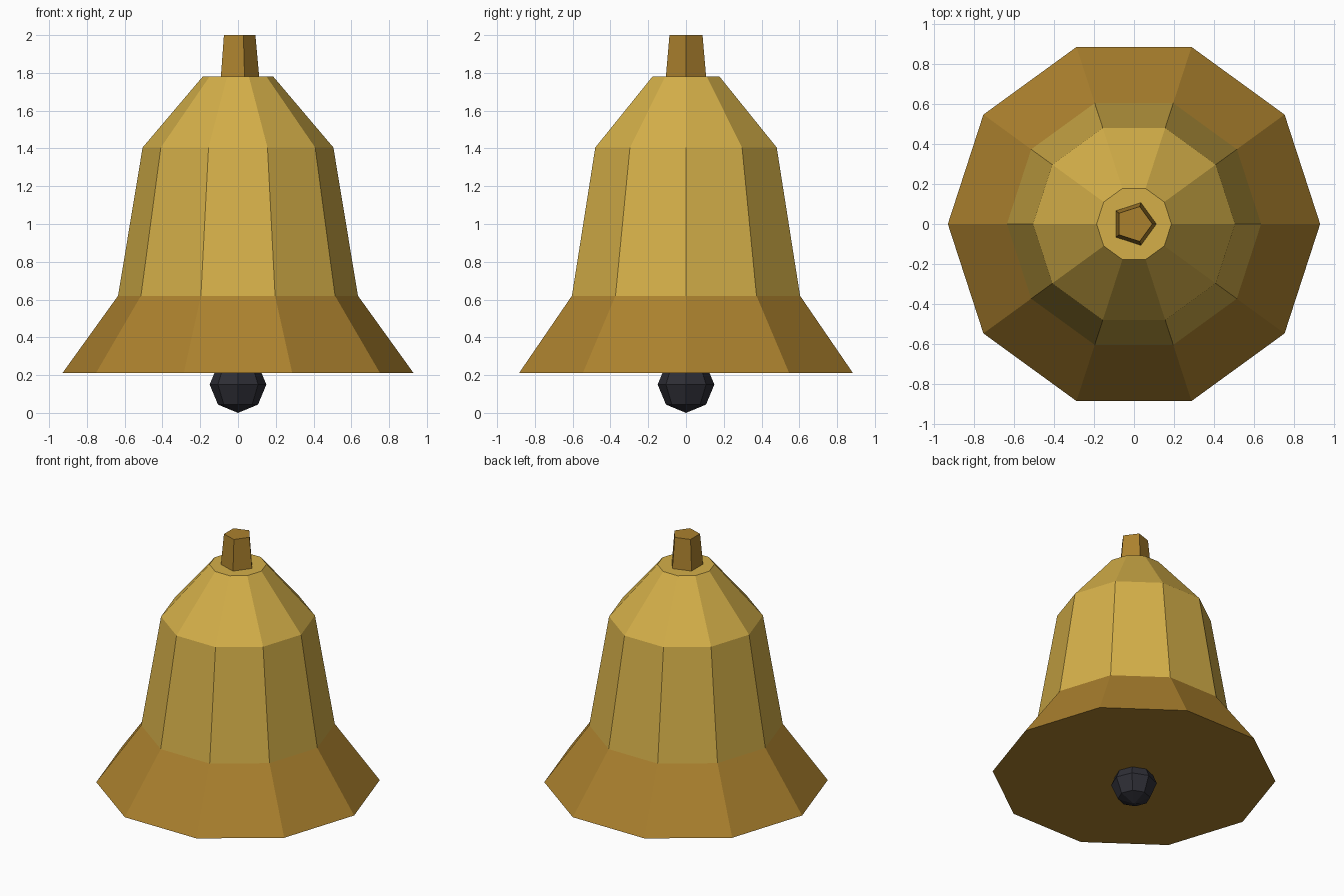
import bpy
import bmesh
from math import cos, sin, tau

cube = bpy.data.objects.get("Cube")
if cube:
    bpy.data.objects.remove(cube, do_unlink=True)


def material(name, rgb):
    mat = bpy.data.materials.new(name)
    mat.use_nodes = True
    mat.diffuse_color = (*rgb, 1)
    mat.node_tree.nodes["Principled BSDF"].inputs["Base Color"].default_value = (*rgb, 1)
    return mat


gold = material("gold", (0.66, 0.43, 0.066))
bronze = material("bronze", (0.41, 0.22, 0.027))
iron = material("dark iron", (0.027, 0.027, 0.036))


def finish(name, bm, mat):
    bmesh.ops.recalc_face_normals(bm, faces=bm.faces)
    mesh = bpy.data.meshes.new(name)
    bm.to_mesh(mesh)
    bm.free()
    mesh.materials.append(mat)
    obj = bpy.data.objects.new(name, mesh)
    bpy.context.collection.objects.link(obj)
    return obj


def lathe(name, profile, sides, mat, caps):
    """Turn (radius, height) points into a faceted solid; caps = (bottom, top)."""
    bm = bmesh.new()
    rings = [[bm.verts.new((r * cos(tau * i / sides), r * sin(tau * i / sides), z))
              for i in range(sides)] for r, z in profile]
    for low, high in zip(rings, rings[1:]):
        for i in range(sides):
            j = (i + 1) % sides
            bm.faces.new((low[i], low[j], high[j], high[i]))
    for ring, closed in zip((rings[0], rings[-1]), caps):
        if closed:
            bm.faces.new(ring)
    return finish(name, bm, mat)


# Flared lip with a closed underside
lathe("flared_lip", [(0.93, 0.21), (0.635, 0.62)], 10, bronze, (True, False))

# Waist and sloping shoulder
lathe("bell_body", [(0.635, 0.62), (0.505, 1.405), (0.187, 1.78)], 10, gold, (False, True))

# Five-sided hanging post
lathe("hanger_post", [(0.112, 1.78), (0.092, 2.0)], 5, bronze, (True, True))

# Faceted clapper ball
ball = bmesh.new()
bmesh.ops.create_uvsphere(ball, u_segments=8, v_segments=4, radius=0.15)
bmesh.ops.translate(ball, verts=ball.verts, vec=(0, 0, 0.15))
finish("clapper", ball, iron)
